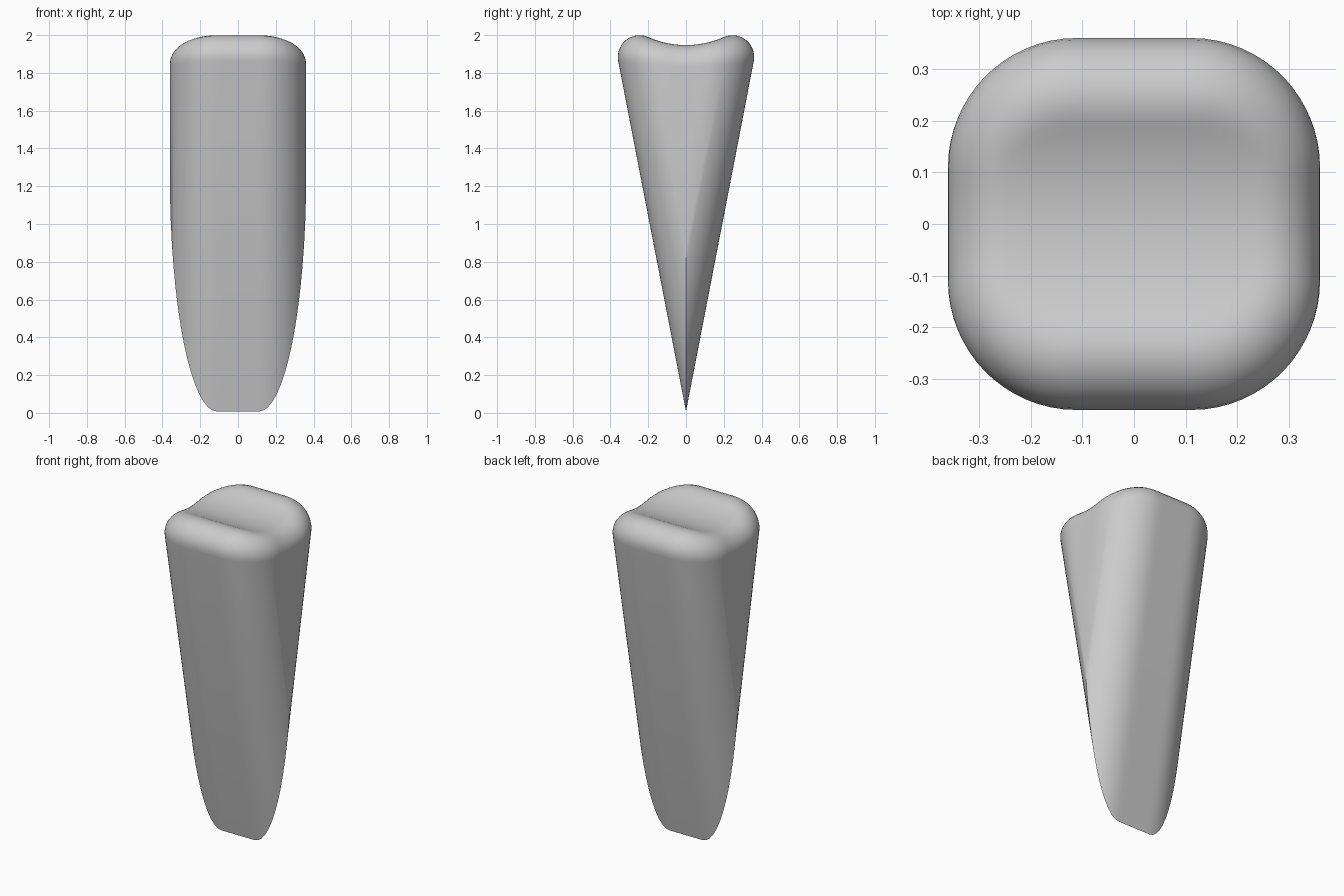
import bpy, bmesh
from math import sin, cos, pi, sqrt
from mathutils import Vector

cube = bpy.data.objects.get("Cube")
if cube:
    bpy.data.objects.remove(cube, do_unlink=True)

FLAT = 0.111       # half length of the straight sides
CORNER = 0.135     # plan corner radius of the fillet centre line
FILLET = 0.115     # radius of the rounded rim
DISH = 0.49        # radius of the hollow in the top
AXIS_Z = 2.437     # height of the hollow's axis
SLOPE = 0.1935     # inward lean of front and back
CORNER_STEPS, FLAT_STEPS, RIM_STEPS, DISH_STEPS = 16, 8, 10, 10


def plan_loop():
    """Fillet centre line in plan, with its outward normals."""
    points = []
    for q, (sx, sy) in enumerate([(1, 1), (-1, 1), (-1, -1), (1, -1)]):
        centre = Vector((sx * FLAT, sy * FLAT, 0))
        for i in range(CORNER_STEPS + 1):
            a = (q + i / CORNER_STEPS) * pi / 2
            n = Vector((cos(a), sin(a), 0))
            points.append((centre + n * CORNER, n))
        # straight run to the next corner
        run = Vector((-sin(a), cos(a), 0)) * 2 * FLAT
        for i in range(1, FLAT_STEPS):
            points.append((centre + n * CORNER + run * i / FLAT_STEPS, n))
    return points


def strip(p, n):
    """One line over the surface, from the lower crease to the top centre."""
    reach = DISH + FILLET
    c = Vector((p.x, p.y, AXIS_Z - sqrt(reach ** 2 - p.y ** 2)))
    side = 0 if abs(p.y) < 1e-6 else (1 if p.y > 0 else -1)
    wall = Vector((n.x, n.y, -n.y * side * SLOPE)).normalized()
    up = Vector((0, -c.y, AXIS_Z - c.z)).normalized()
    rim = [c + FILLET * wall.slerp(up, i / RIM_STEPS) for i in range(RIM_STEPS + 1)]
    start = rim[0]
    foot = Vector((start.x, 0, max(0, start.z - abs(start.y) / SLOPE)))
    line = [foot] + rim
    for i in range(1, DISH_STEPS + 1):
        t = 1 - i / DISH_STEPS
        y = rim[-1].y * t
        line.append(Vector((rim[-1].x * t, y, AXIS_Z - sqrt(DISH ** 2 - y * y))))
    return line


# wedge body with rounded rim and hollowed top
bm = bmesh.new()
strips = [[bm.verts.new(v) for v in strip(p, n)] for p, n in plan_loop()]
for k, a in enumerate(strips):
    b = strips[(k + 1) % len(strips)]
    for i in range(len(a) - 1):
        bm.faces.new((a[i], b[i], b[i + 1], a[i + 1]))
bmesh.ops.remove_doubles(bm, verts=bm.verts, dist=0.0005)
bmesh.ops.dissolve_degenerate(bm, edges=bm.edges, dist=0.0001)
bmesh.ops.recalc_face_normals(bm, faces=bm.faces)
mesh = bpy.data.meshes.new("wedge_body")
bm.to_mesh(mesh)
bm.free()
body = bpy.data.objects.new("wedge_body", mesh)
bpy.context.collection.objects.link(body)

# plain grey
grey = bpy.data.materials.new("light_grey")
grey.use_nodes = True
colour = (0.6, 0.6, 0.6, 1)
grey.diffuse_color = colour
grey.node_tree.nodes["Principled BSDF"].inputs["Base Color"].default_value = colour
mesh.materials.append(grey)

bpy.ops.object.select_all(action='DESELECT')
body.select_set(True)
bpy.context.view_layer.objects.active = body
bpy.ops.object.shade_smooth_by_angle(angle=pi / 6)
